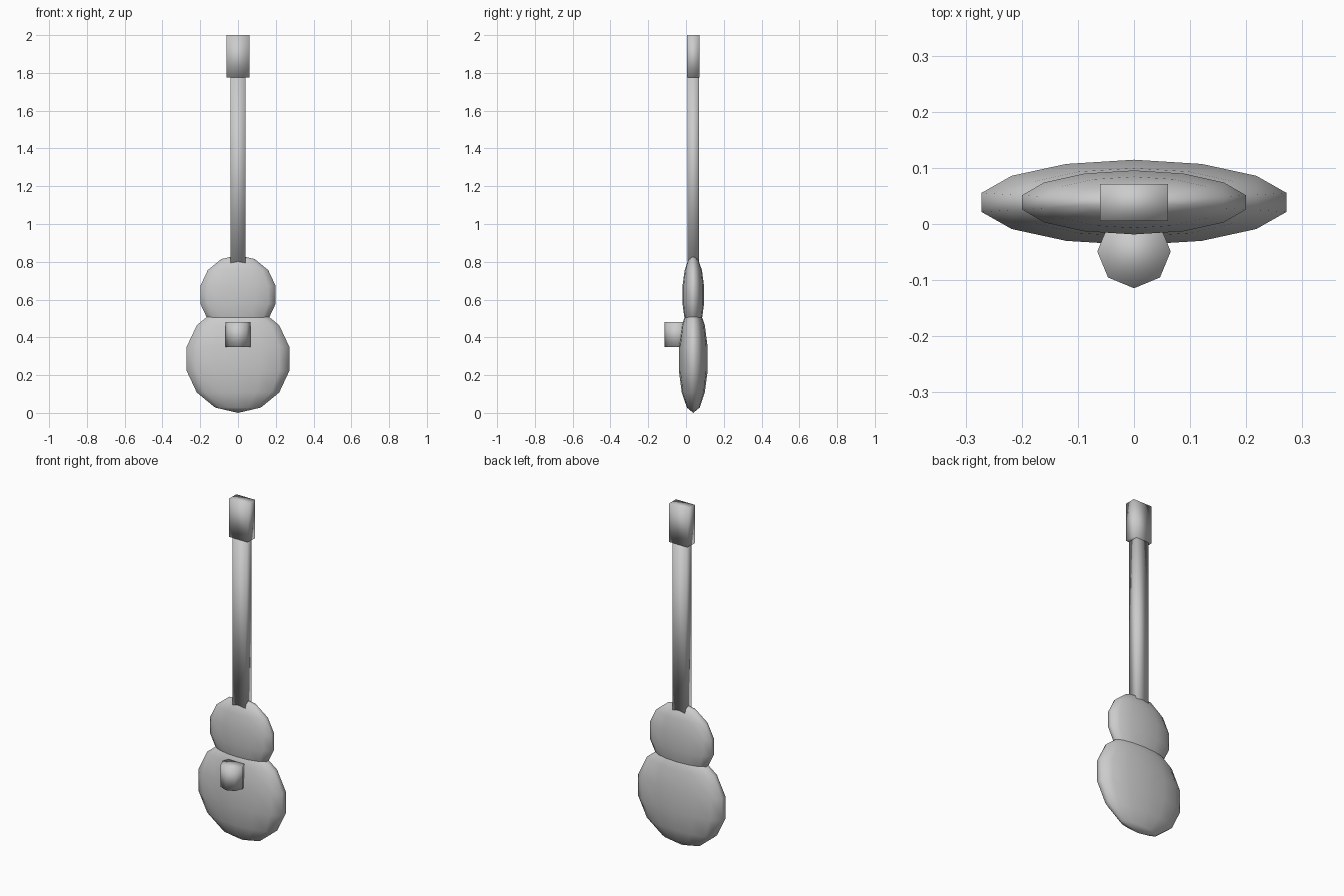
import bpy

if "Cube" in bpy.data.objects:
    bpy.data.objects.remove(bpy.data.objects["Cube"])

Y = 0.0385  # common depth centre of body, neck and head

grey = bpy.data.materials.new("plain_grey")
grey.diffuse_color = (0.6, 0.6, 0.6, 1)
grey.use_nodes = True
grey.node_tree.nodes["Principled BSDF"].inputs["Base Color"].default_value = grey.diffuse_color


def finish(name, scale):
    ob = bpy.context.object
    ob.name = name
    ob.scale = scale
    bpy.ops.object.transform_apply(location=False, rotation=False, scale=True)
    ob.data.materials.append(grey)
    bpy.ops.object.shade_smooth()
    return ob


def bout(name, z, radius, depth):
    """Flattened low-poly sphere, poles up and down."""
    bpy.ops.mesh.primitive_uv_sphere_add(segments=14, ring_count=7, radius=1,
                                         location=(0, Y, z))
    return finish(name, (radius, depth, radius))


def bar(name, width, depth, z0, z1):
    """Upright box between two heights."""
    bpy.ops.mesh.primitive_cube_add(size=1, location=(0, Y, (z0 + z1) / 2))
    return finish(name, (width, depth, z1 - z0))


# body
bout("lower_body", 0.286, 0.286, 0.078)
bout("upper_body", 0.625, 0.21, 0.0585)

# neck and head
bar("neck", 0.082, 0.06, 0.78, 1.78)
bar("headstock", 0.122, 0.066, 1.775, 2.0)

# eight-sided knob on the front
bpy.ops.mesh.primitive_cylinder_add(vertices=8, radius=0.0655, depth=0.13,
                                    location=(0, -0.049, 0.415))
finish("front_knob", (1, 1, 1))
